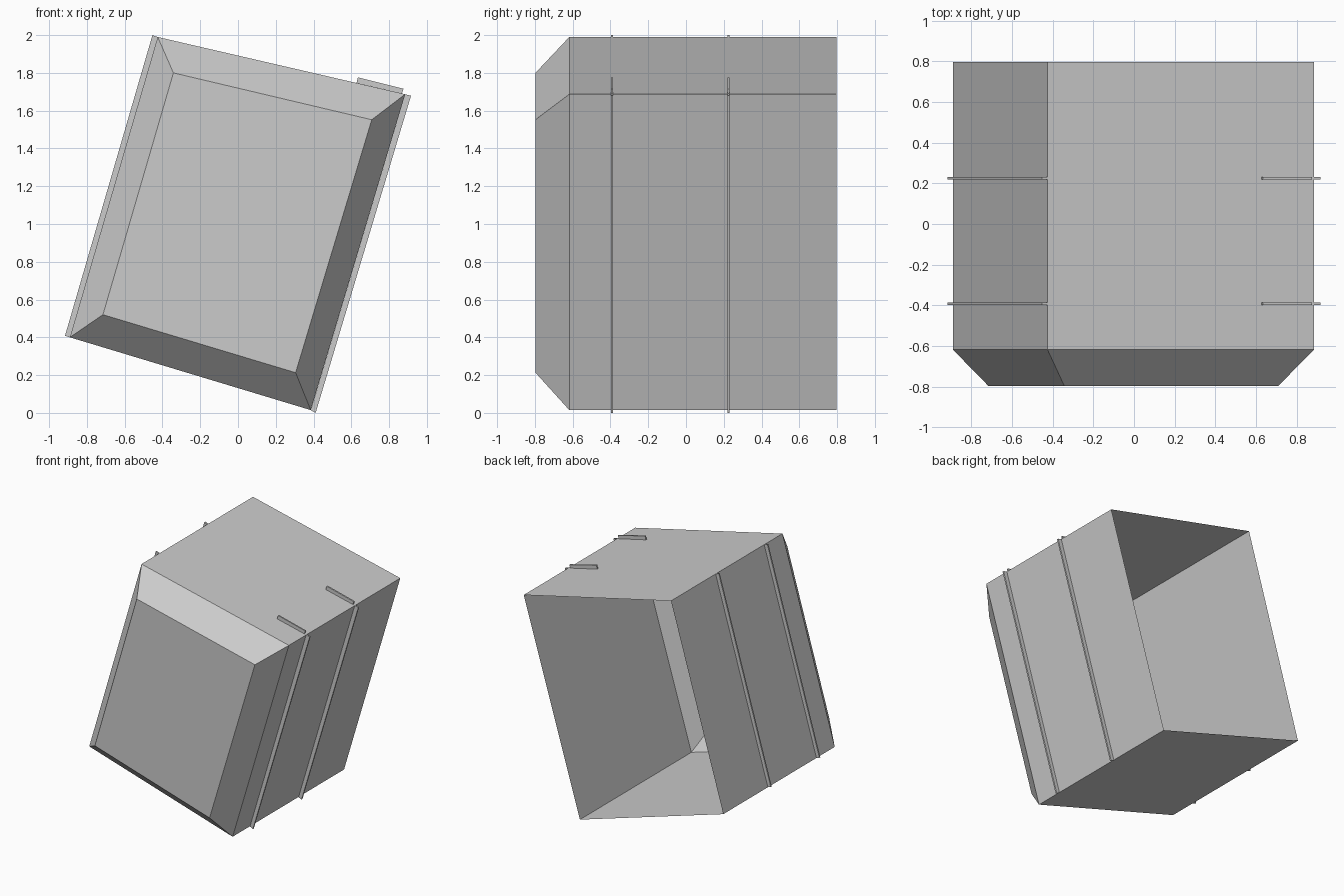
import bpy

if "Cube" in bpy.data.objects:
    bpy.data.objects.remove(bpy.data.objects["Cube"])

grey = bpy.data.materials.new("plain grey")
grey.diffuse_color = (0.6, 0.6, 0.6, 1)
grey.use_nodes = True
grey.node_tree.nodes["Principled BSDF"].inputs["Base Color"].default_value = grey.diffuse_color


def mesh_object(name, verts, faces):
    me = bpy.data.meshes.new(name)
    me.from_pydata(verts, [], faces)
    me.materials.append(grey)
    me.update()
    ob = bpy.data.objects.new(name, me)
    bpy.context.collection.objects.link(ob)
    return ob


# Leaning crate profile (x, z), counter-clockwise seen from the front
rim = [(-0.89, 0.40), (0.385, 0.015), (0.885, 1.687), (-0.425, 1.99)]
face = [(-0.715, 0.52), (0.305, 0.213), (0.708, 1.552), (-0.342, 1.80)]

# Hollow crate: open back, four walls, sloped front border, flat front
rings = [(0.797, rim), (-0.618, rim), (-0.797, face)]
verts = [(x, y, z) for y, ring in rings for x, z in ring]
faces = [(8, 9, 10, 11)]
for r in (0, 4):
    for i in range(4):
        j = (i + 1) % 4
        faces.append((r + i, r + j, r + 4 + j, r + 4 + i))
mesh_object("crate_shell", verts, faces)


# Thin ribs standing on the walls
def rib(name, quad, y, t=0.006):
    vs = [(x, y + s * t, z) for s in (-1, 1) for x, z in quad]
    fs = [(0, 1, 2, 3), (7, 6, 5, 4)]
    fs += [(i, i + 4, (i + 1) % 4 + 4, (i + 1) % 4) for i in range(4)]
    mesh_object(name, vs, fs)


right = [(0.385, 0.013), (0.411, 0.0), (0.916, 1.679), (0.885, 1.687)]
left = [(-0.916, 0.408), (-0.89, 0.40), (-0.425, 1.99), (-0.453, 2.0)]
top = [(0.627, 1.747), (0.868, 1.691), (0.876, 1.716), (0.635, 1.776)]
for place, y in (("front", -0.392), ("back", 0.225)):
    rib(place + "_right_rib", right, y)
    rib(place + "_left_rib", left, y)
    rib(place + "_top_rib", top, y)
